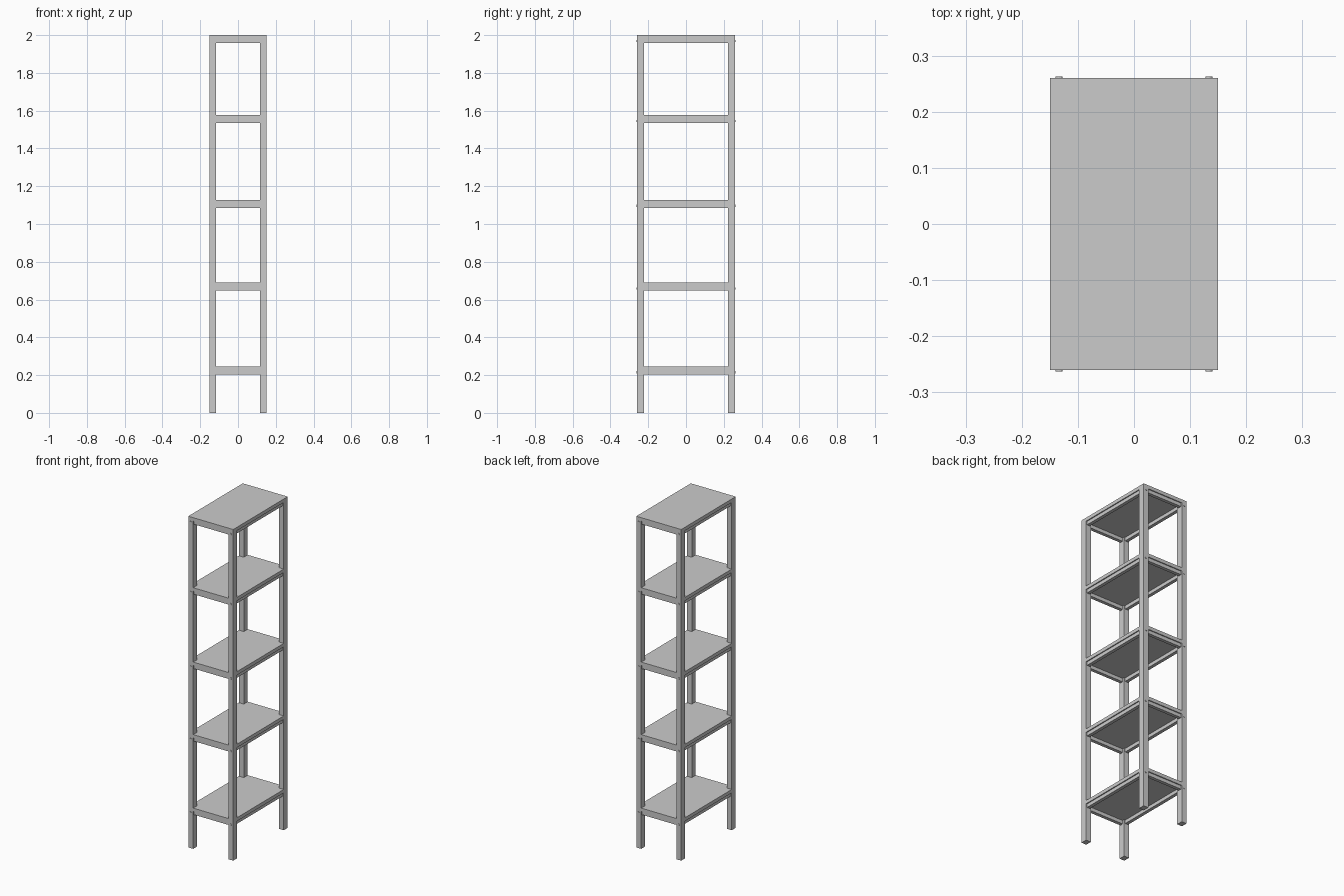
import bpy
import math

default = bpy.data.objects.get("Cube")
if default:
    bpy.data.objects.remove(default, do_unlink=True)

HALF_X, HALF_Y = 0.15, 0.26      # outer half sizes of the unit
POST_X, POST_Y = 0.033, 0.038    # post section
BOARD, RAIL_H, RAIL_T = 0.021, 0.021, 0.02
SETBACK = 0.006                  # rails sit just behind the board edge
BOARD_TOPS = [0.246, 0.69, 1.128, 1.577]
SIDES = {-1: "right", 1: "left"}
ENDS = {-1: "front", 1: "back"}


def material(name, value):
    mat = bpy.data.materials.new(name)
    mat.use_nodes = True
    color = (value, value, value, 1)
    mat.diffuse_color = color
    mat.node_tree.nodes["Principled BSDF"].inputs["Base Color"].default_value = color
    return mat


GREY = material("light grey", 0.6)


def box(name, x, y, z):
    """Box spanning the given (low, high) range on each axis."""
    bpy.ops.mesh.primitive_cube_add(size=1, location=[sum(r) / 2 for r in (x, y, z)])
    obj = bpy.context.object
    obj.name = name
    obj.scale = [r[1] - r[0] for r in (x, y, z)]
    bpy.ops.object.transform_apply(location=False, rotation=False, scale=True)
    obj.data.materials.append(GREY)
    return obj


def span(half):
    return (-half, half)


def edge(side, outer, depth):
    """Range of a strip that lies inside the outer limit on one side."""
    return tuple(sorted((side * outer, side * (outer - depth))))


inner_x, inner_y = HALF_X - POST_X, HALF_Y - POST_Y

# Corner posts
for sx, side in SIDES.items():
    for sy, end in ENDS.items():
        box(f"{end}_{side}_post", edge(sx, HALF_X, POST_X), edge(sy, HALF_Y, POST_Y),
            (0, 2 - BOARD))

# Top board
box("top_board", span(HALF_X), span(HALF_Y), (2 - BOARD, 2))

# Shelf boards, notched around the posts
for i, top in enumerate(BOARD_TOPS, 1):
    z = (top - BOARD, top)
    box(f"shelf_{i}_board", span(inner_x), span(HALF_Y), z)
    for sx, side in SIDES.items():
        box(f"shelf_{i}_{side}_edge", edge(sx, HALF_X, POST_X), span(inner_y), z)

# Support rails and bolts under every board
for i, top in enumerate(BOARD_TOPS + [2], 1):
    z = (top - BOARD - RAIL_H, top - BOARD)
    for sx, side in SIDES.items():
        box(f"level_{i}_{side}_rail", edge(sx, HALF_X - SETBACK, RAIL_T), span(inner_y), z)
    for sy, end in ENDS.items():
        box(f"level_{i}_{end}_rail", span(inner_x), edge(sy, HALF_Y - SETBACK, RAIL_T), z)
        for sx, side in SIDES.items():
            bpy.ops.mesh.primitive_cylinder_add(
                vertices=12, radius=0.006, depth=0.008, rotation=(math.pi / 2, 0, 0),
                location=(sx * (HALF_X - POST_X / 2), sy * (HALF_Y - 0.001), sum(z) / 2))
            bolt = bpy.context.object
            bolt.name = f"level_{i}_{end}_{side}_bolt"
            bolt.data.materials.append(GREY)
